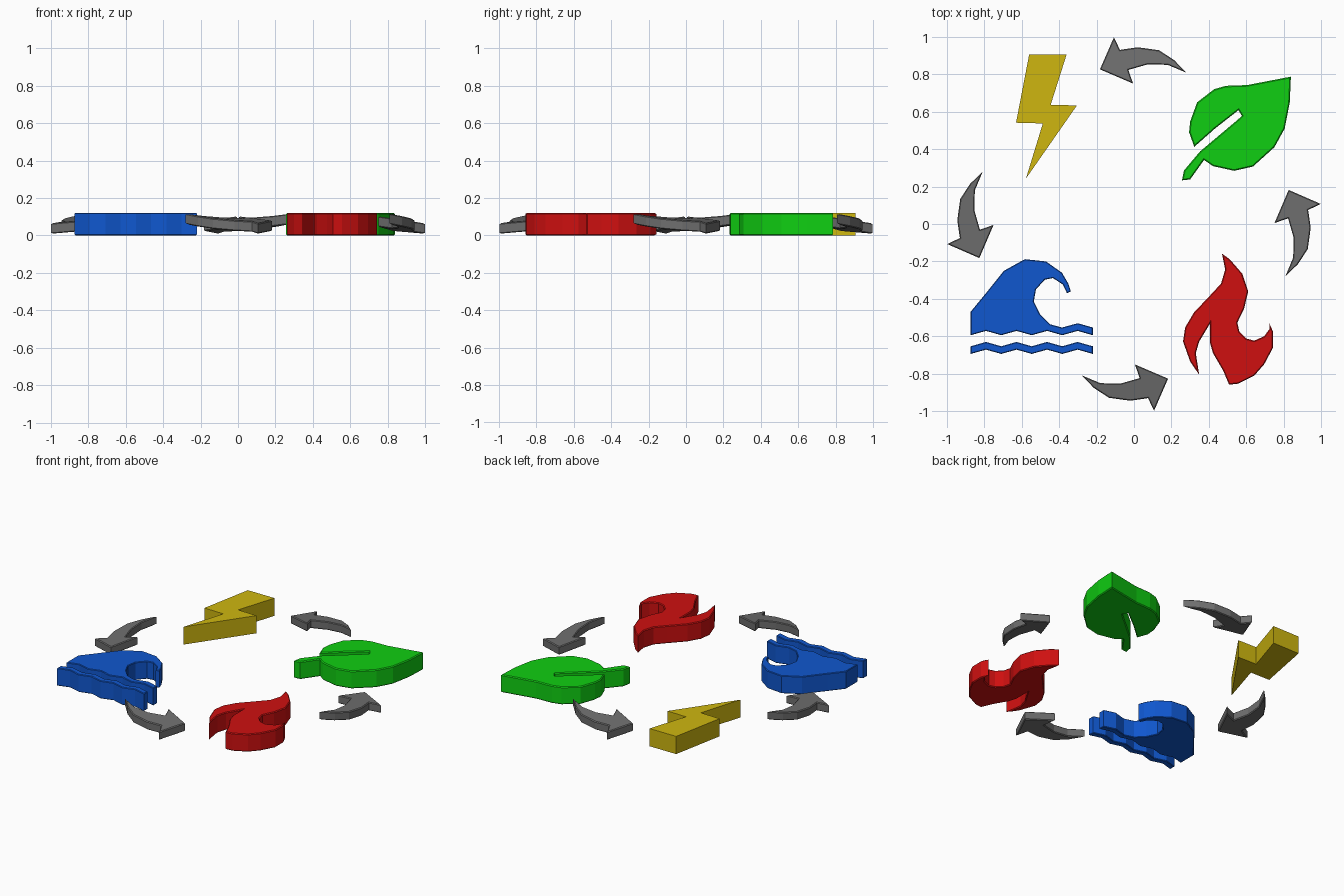
import bpy, bmesh, math


def material(name, rgb):
    m = bpy.data.materials.new(name)
    m.diffuse_color = (*rgb, 1)
    return m


GREY = material("arrow grey", (0.156, 0.156, 0.156))
YELLOW = material("bolt yellow", (0.62, 0.47, 0.005))
GREEN = material("leaf green", (0.005, 0.62, 0.006))
RED = material("flame red", (0.62, 0.005, 0.005))
BLUE = material("water blue", (0.005, 0.095, 0.62))


def plate(name, outline, mat, z0=0.0, z1=0.12, bevel=0.006, tilt=None, turn=0.0):
    """Extrude an outline to a slab, soften its rims, optionally tilt and turn it."""
    bm = bmesh.new()
    low = bm.faces.new([bm.verts.new((x, y, z0)) for x, y in outline])
    ext = bmesh.ops.extrude_face_region(bm, geom=[low], use_keep_orig=True)
    for v in [g for g in ext["geom"] if isinstance(g, bmesh.types.BMVert)]:
        v.co.z = z1
    bmesh.ops.recalc_face_normals(bm, faces=bm.faces)
    if bevel:
        rims = [e for e in bm.edges if abs(e.verts[0].co.z - e.verts[1].co.z) < 1e-5]
        bmesh.ops.bevel(bm, geom=rims, offset=bevel, segments=1,
                        profile=0.5, affect='EDGES', clamp_overlap=True)
    if tilt:
        for v in bm.verts:
            v.co.z += tilt(v.co.x, v.co.y)
    me = bpy.data.meshes.new(name)
    bm.to_mesh(me)
    bm.free()
    me.materials.append(mat)
    ob = bpy.data.objects.new(name, me)
    ob.rotation_euler.z = turn
    bpy.context.collection.objects.link(ob)
    return ob


# Lightning bolt, sharp edged
plate("lightning_bolt", [
    (-0.56, 0.905), (-0.36, 0.905), (-0.445, 0.637), (-0.305, 0.633),
    (-0.577, 0.243), (-0.487, 0.537), (-0.63, 0.541)], YELLOW, bevel=0)

# Leaf with slit and stem
plate("leaf", [
    (0.838, 0.787), (0.604, 0.742), (0.49, 0.738), (0.428, 0.72), (0.337, 0.65),
    (0.30, 0.548), (0.294, 0.49), (0.322, 0.412), (0.433, 0.51), (0.558, 0.608),
    (0.576, 0.578), (0.555, 0.558), (0.353, 0.388), (0.267, 0.286), (0.256, 0.233),
    (0.30, 0.238), (0.374, 0.342), (0.422, 0.309), (0.535, 0.284), (0.636, 0.307),
    (0.75, 0.41), (0.805, 0.51), (0.832, 0.65)], GREEN)

# Flame with two side tongues
plate("flame", [
    (0.47, -0.158), (0.513, -0.19), (0.578, -0.265), (0.61, -0.36), (0.588, -0.452),
    (0.552, -0.527), (0.563, -0.575), (0.60, -0.612), (0.642, -0.623), (0.695, -0.60),
    (0.724, -0.56), (0.722, -0.53), (0.743, -0.575), (0.743, -0.66), (0.695, -0.75),
    (0.642, -0.81), (0.556, -0.853), (0.508, -0.858), (0.476, -0.783), (0.422, -0.69),
    (0.406, -0.634), (0.406, -0.532), (0.348, -0.628), (0.33, -0.69), (0.348, -0.805),
    (0.30, -0.735), (0.262, -0.628), (0.273, -0.553), (0.32, -0.473), (0.406, -0.382),
    (0.465, -0.318), (0.487, -0.243)], RED)


def ripple(y):
    """Zigzag water line from left to right, crests on odd points."""
    return [(-0.872 + i * 0.0815, y + (0.023 if i % 2 else 0)) for i in range(9)]


# Curling wave with a rippled base
curl = [
    (-0.22, -0.553), (-0.30, -0.53), (-0.385, -0.553), (-0.45, -0.535),
    (-0.503, -0.48), (-0.535, -0.414), (-0.524, -0.35), (-0.476, -0.297),
    (-0.433, -0.289), (-0.38, -0.323), (-0.358, -0.37), (-0.337, -0.36),
    (-0.35, -0.32), (-0.385, -0.26), (-0.47, -0.20), (-0.583, -0.188),
    (-0.695, -0.25), (-0.797, -0.377), (-0.872, -0.468)]
plate("wave", ripple(-0.594) + curl, BLUE, bevel=0.004)

# Separate ripple strip below the wave
plate("ripple_strip", ripple(-0.694) + ripple(-0.653)[::-1], BLUE, bevel=0.004)

# Four curved arrows around the cycle, each slightly tilted
arrow = [
    (-0.28, -0.808), (-0.18, -0.85), (-0.075, -0.853), (0.03, -0.823), (0.005, -0.75),
    (0.182, -0.826), (0.107, -0.998), (0.075, -0.93), (-0.02, -0.944),
    (-0.134, -0.928), (-0.214, -0.876)]
for i, side in enumerate(("front", "right", "back", "left")):
    plate(side + "_arrow", arrow, GREY, 0.032, 0.088, 0.005,
          lambda x, y: -0.075 * x + 0.12 * (y + 0.87), i * math.pi / 2)
